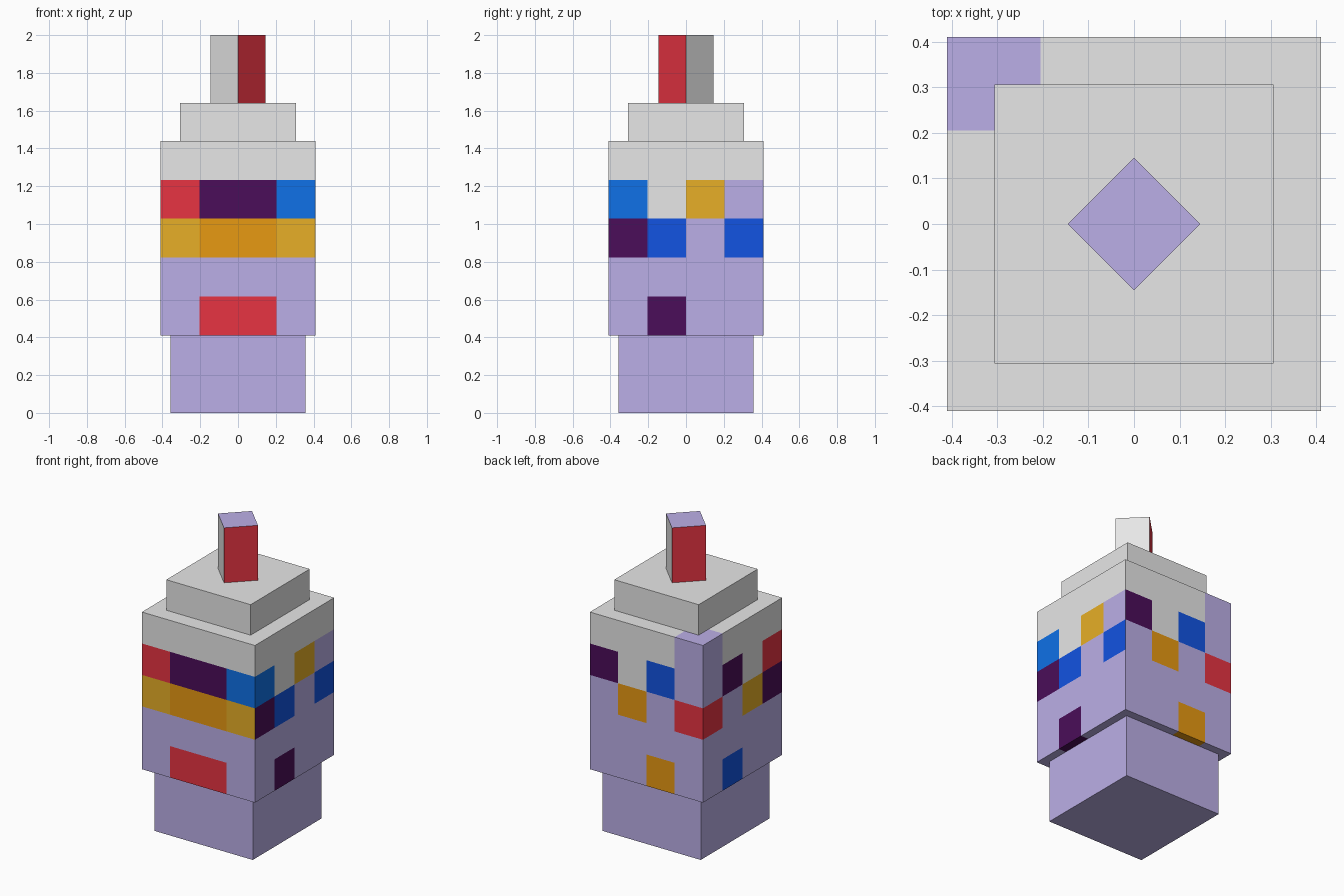
import bpy
import bmesh
from mathutils import Matrix, Vector

cube = bpy.data.objects.get("Cube")
if cube:
    bpy.data.objects.remove(cube, do_unlink=True)

COLOURS = {
    "W": ("light_grey", (0.8, 0.8, 0.8)),
    "L": ("lavender", (0.5, 0.43, 0.8)),
    "R": ("red", (0.8, 0.034, 0.055)),
    "G": ("gold", (0.8, 0.43, 0.02)),
    "O": ("orange", (0.8, 0.32, 0.006)),
    "B": ("sky_blue", (0.005, 0.17, 0.82)),
    "D": ("deep_blue", (0.006, 0.087, 0.76)),
    "P": ("plum", (0.07, 0.004, 0.1)),
}
KEYS = list(COLOURS)


def make_material(name, rgb):
    mat = bpy.data.materials.new(name)
    mat.use_nodes = True
    mat.diffuse_color = (*rgb, 1)
    node = next(n for n in mat.node_tree.nodes if n.type == "BSDF_PRINCIPLED")
    node.inputs["Base Color"].default_value = (*rgb, 1)
    return mat


MATERIALS = [make_material(*COLOURS[k]) for k in KEYS]


def add_box(name, half, low, high, rule, cuts=(), turn=0.0):
    """Square box, optionally sliced into cells, coloured by rule(centre, normal)."""
    bm = bmesh.new()
    bmesh.ops.create_cube(bm, size=1)
    bm.transform(Matrix.Translation((0, 0, (low + high) / 2))
                 @ Matrix.Rotation(turn, 4, "Z")
                 @ Matrix.Diagonal((2 * half, 2 * half, high - low, 1)))
    for point, normal in cuts:
        bmesh.ops.bisect_plane(bm, geom=bm.verts[:] + bm.edges[:] + bm.faces[:],
                               plane_co=point, plane_no=normal)
    bm.normal_update()
    for face in bm.faces:
        face.material_index = KEYS.index(rule(face.calc_center_median(), face.normal))
    mesh = bpy.data.meshes.new(name)
    bm.to_mesh(mesh)
    bm.free()
    for mat in MATERIALS:
        mesh.materials.append(mat)
    obj = bpy.data.objects.new(name, mesh)
    bpy.context.collection.objects.link(obj)
    return obj


# Body: four columns by five rows of coloured squares on every side
HALF, LOW, HIGH = 0.41, 0.41, 1.44
COL, ROW = HALF / 2, (HIGH - LOW) / 5

# Rows from top to bottom, columns along increasing x or y
FRONT = ["WWWW", "RPPB", "GOOG", "LLLL", "LRRL"]
BACK = ["LWWW", "LDWP", "RLOL", "LLLL", "LOLL"]
LEFT = ["WWWW", "BWGL", "PDLD", "LLLL", "LPLL"]
RIGHT = ["WWWL", "RWPL", "PGLR", "LLLL", "LLDL"]


def body_rule(c, n):
    ix, iy = int((c.x + HALF) / COL), int((c.y + HALF) / COL)
    row = 4 - int((c.z - LOW) / ROW)
    if n.z > 0.5:
        return "L" if ix == 0 and iy == 3 else "W"
    if n.z < -0.5:
        # the underside repeats the bottom row of the nearest side
        if iy in (0, 3):
            return (BACK if iy else FRONT)[4][ix]
        return (LEFT if ix == 3 else RIGHT)[4][iy] if ix in (0, 3) else "L"
    if abs(n.y) > 0.5:
        return (BACK if n.y > 0 else FRONT)[row][ix]
    return (LEFT if n.x > 0 else RIGHT)[row][iy]


cuts = [(Vector((0, 0, LOW + i * ROW)), Vector((0, 0, 1))) for i in range(1, 5)]
for axis in (Vector((1, 0, 0)), Vector((0, 1, 0))):
    cuts += [(axis * i * COL, axis) for i in (-1, 0, 1)]
add_box("body", HALF, LOW, HIGH, body_rule, cuts)

# Narrower base and the stepped cap
add_box("base", 0.357, 0, LOW, lambda c, n: "L")
add_box("cap", 0.306, HIGH, 1.64, lambda c, n: "W")


# Top post, turned an eighth, with two opposite red sides
def post_rule(c, n):
    if abs(n.z) > 0.5:
        return "L"
    return "R" if n.x * n.y < 0 else "W"


add_box("top_post", 0.1025, 1.64, 2.0, post_rule, turn=0.7853982)
